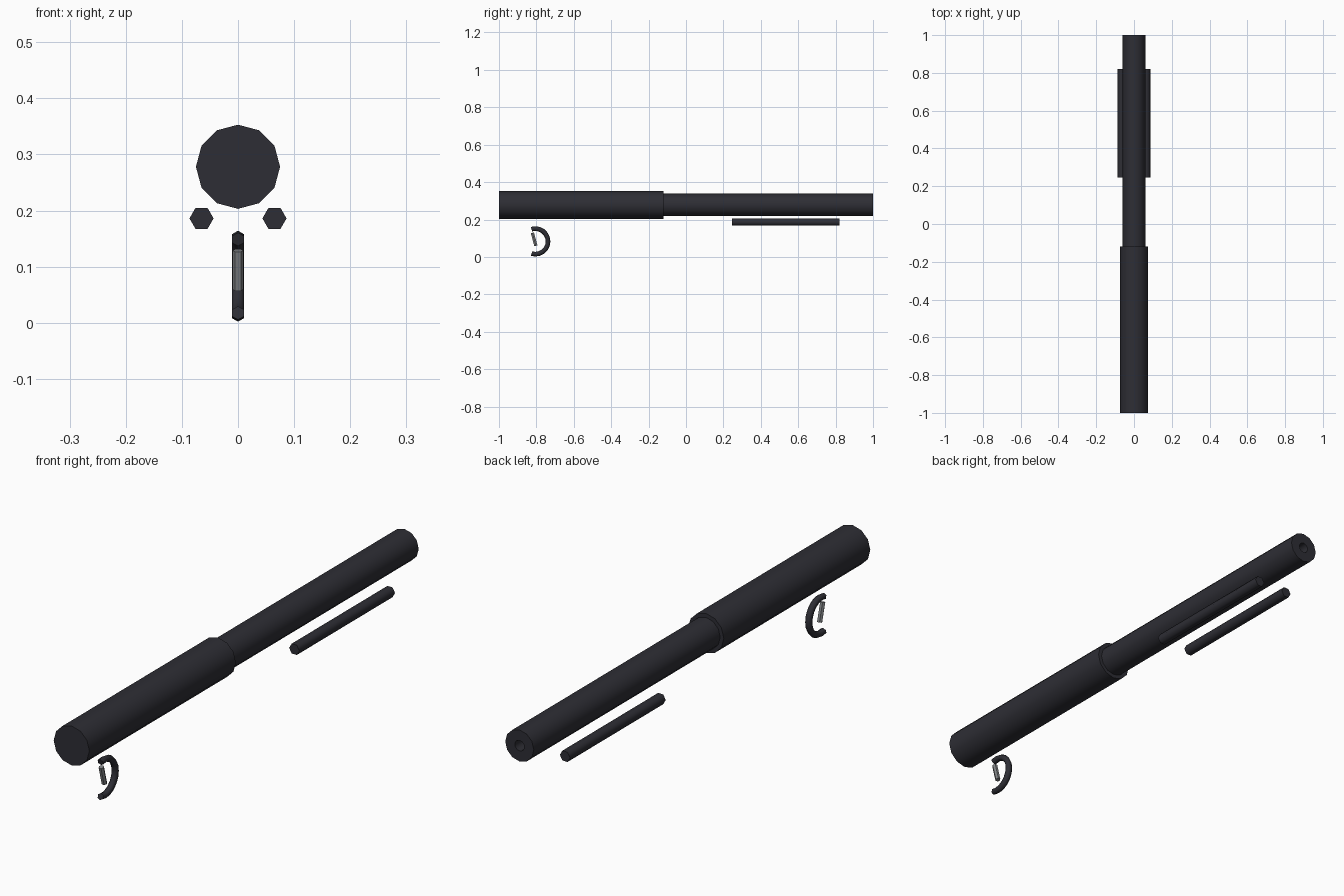
import bpy
import bmesh
from math import sin, cos, pi, radians
from mathutils import Matrix

cube = bpy.data.objects.get("Cube")
if cube:
    bpy.data.objects.remove(cube)


def material(name, rgb):
    mat = bpy.data.materials.new(name)
    mat.use_nodes = True
    mat.diffuse_color = (*rgb, 1)
    mat.node_tree.nodes["Principled BSDF"].inputs["Base Color"].default_value = (*rgb, 1)
    return mat


dark = material("dark gunmetal", (0.027, 0.027, 0.035))
steel = material("grey steel", (0.22, 0.23, 0.24))


def finish(name, bm, mat, smooth):
    bmesh.ops.recalc_face_normals(bm, faces=bm.faces)
    mesh = bpy.data.meshes.new(name)
    bm.to_mesh(mesh)
    bm.free()
    mesh.materials.append(mat)
    obj = bpy.data.objects.new(name, mesh)
    bpy.context.collection.objects.link(obj)
    bpy.ops.object.select_all(action='DESELECT')
    obj.select_set(True)
    bpy.context.view_layer.objects.active = obj
    if smooth:
        bpy.ops.object.shade_smooth_by_angle(angle=radians(65))
    return obj


def bridge(bm, rings):
    """Skin neighbouring rings and cap both ends."""
    n = len(rings[0])
    for a, b in zip(rings, rings[1:]):
        for i in range(n):
            j = (i + 1) % n
            bm.faces.new((a[i], a[j], b[j], b[i]))
    bm.faces.new(rings[0])
    bm.faces.new(rings[-1])


def lathe(name, profile, sides, center, mat, start=0.0, tilt=0.0, smooth=True):
    """Revolve (radius, distance) pairs around the y axis, then tilt about x."""
    bm = bmesh.new()
    angles = [start + 2 * pi * i / sides for i in range(sides)]
    bridge(bm, [[bm.verts.new((r * cos(a), y, r * sin(a))) for a in angles]
                for r, y in profile])
    bm.transform(Matrix.Translation(center) @ Matrix.Rotation(tilt, 4, 'X'))
    return finish(name, bm, mat, smooth)


# Main tubes, the rear one with a bored end
AXIS_Z = 0.278
lathe("front_body", [(0.075, -1), (0.075, -0.12)], 12, (0, 0, AXIS_Z), dark)
lathe("rear_barrel", [(0.06, -0.14), (0.06, 1), (0.02, 1), (0.02, 0.9)],
      12, (0, 0, AXIS_Z), dark)

# Pair of slim rods below the barrel
for side, x in (("left", 0.065), ("right", -0.065)):
    lathe(side + "_rod", [(0.0215, 0.245), (0.0215, 0.82)], 6, (x, 0, 0.186), dark)

# Tilted trigger
lathe("trigger", [(0.01, -0.036), (0.01, 0.036)], 6, (0, -0.812, 0.094), steel,
      tilt=radians(105), smooth=False)

# Curved trigger guard: hexagonal section swept along an arc
bm = bmesh.new()
rings = []
for k in range(13):
    t = radians(-107 + 214 * k / 12)
    ring = []
    for i in range(6):
        a = 2 * pi * i / 6
        r = 0.0685 + 0.0125 * cos(a)
        ring.append(bm.verts.new((0.0125 * sin(a), -0.806 + r * cos(t), 0.083 + r * sin(t))))
    rings.append(ring)
bridge(bm, rings)
finish("trigger_guard", bm, dark, True)
